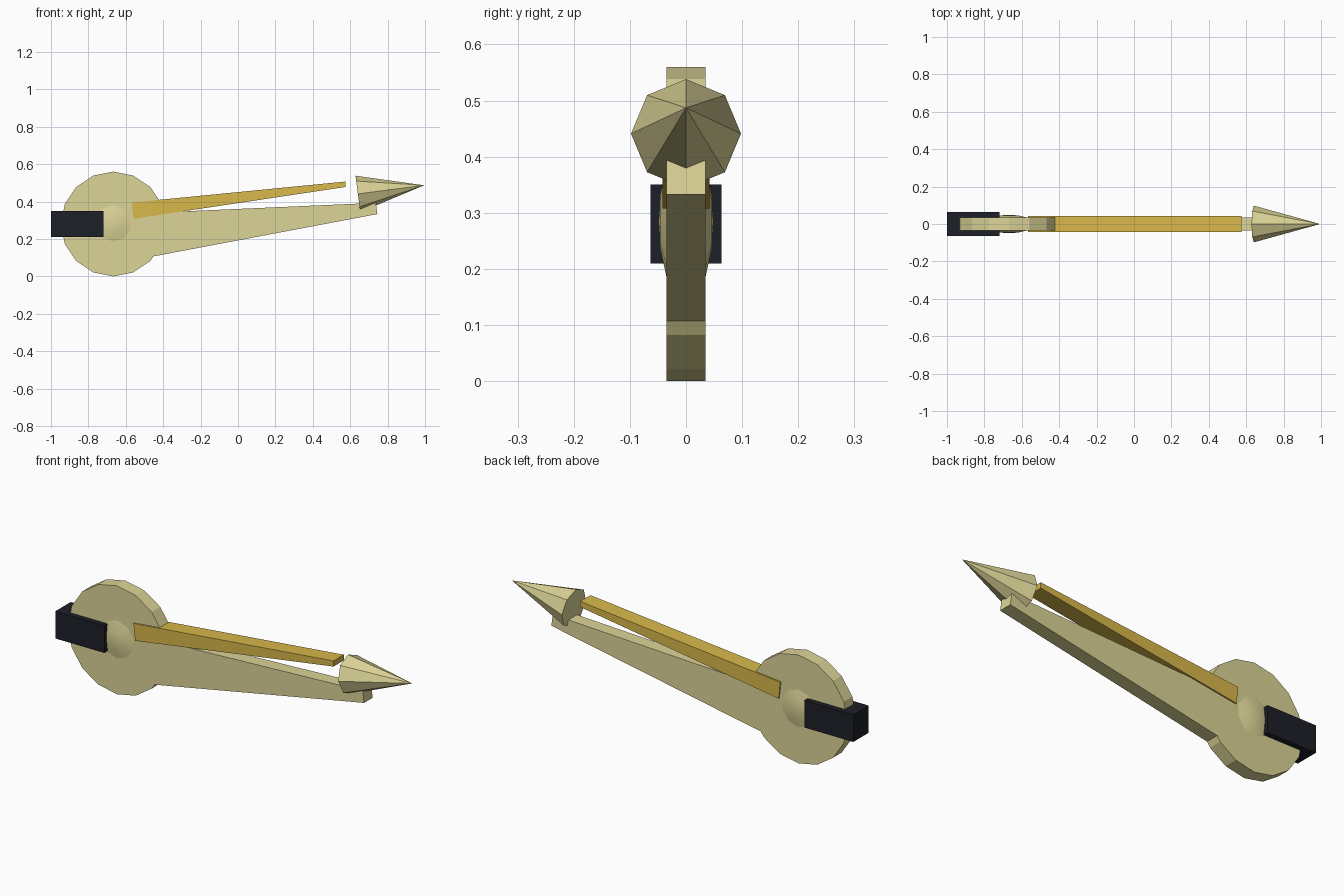
import bpy
from math import sin, cos, pi, radians, atan2
from mathutils import Vector

if "Cube" in bpy.data.objects:
    bpy.data.objects.remove(bpy.data.objects["Cube"])


def material(name, color):
    m = bpy.data.materials.new(name)
    m.diffuse_color = (*color, 1)
    m.use_nodes = True
    m.node_tree.nodes["Principled BSDF"].inputs["Base Color"].default_value = m.diffuse_color
    return m


cream = material("cream", (0.72, 0.66, 0.31))
amber = material("amber", (0.69, 0.48, 0.07))
black = material("black", (0.012, 0.014, 0.02))


def mesh_object(name, verts, faces, mat):
    me = bpy.data.meshes.new(name)
    me.from_pydata(verts, [], faces)
    me.update()
    ob = bpy.data.objects.new(name, me)
    me.materials.append(mat)
    bpy.context.collection.objects.link(ob)
    return ob


def plate(name, profile, half, mat):
    """Extrude a counter-clockwise x-z profile across y."""
    n = len(profile)
    verts = [(x, -half, z) for x, z in profile] + [(x, half, z) for x, z in profile]
    faces = [tuple(range(n)), tuple(reversed(range(n, 2 * n)))]
    faces += [(i, i + n, (i + 1) % n + n, (i + 1) % n) for i in range(n)]
    return mesh_object(name, verts, faces, mat)


CX, CZ, R = -0.667, 0.28, 0.28

# Round head and tapering arm in one flat outline
outline = [(CX + R * cos(i * pi / 8), CZ + R * sin(i * pi / 8)) for i in range(1, 15)]
outline += [(-0.452, 0.107), (0.745, 0.333), (0.737, 0.393), (-0.40, 0.343)]
plate("head_and_arm", outline, 0.035, cream)

# Tapered upper bar
plate("upper_bar", [(-0.558, 0.308), (0.575, 0.478), (0.575, 0.507), (-0.568, 0.395)],
      0.042, amber)

# Rear grip block
plate("rear_block", [(-1.0, 0.21), (-0.72, 0.21), (-0.72, 0.35), (-1.0, 0.35)],
      0.063, black)

# Pointed tip, eight-sided
base, tip = Vector((0.641, 0, 0.441)), Vector((0.995, 0, 0.487))
axis = tip - base
bpy.ops.mesh.primitive_cone_add(vertices=8, radius1=0.098, radius2=0,
                                depth=axis.length, location=(base + tip) / 2,
                                rotation=(0, pi / 2 - atan2(axis.z, axis.x), 0))
cone = bpy.context.object
cone.name = "pointed_tip"
cone.data.materials.append(cream)

# Domed hub showing on both sides of the head
N = 10
rings = [(-0.046, 0.048), (-0.035, 0.0975), (0.035, 0.0975), (0.046, 0.048)]
verts = [(CX + r * sin(2 * pi * k / N), y, 0.284 + r * cos(2 * pi * k / N))
         for y, r in rings for k in range(N)]
verts += [(CX, -0.049, 0.284), (CX, 0.049, 0.284)]
faces = []
for k in range(N):
    j = (k + 1) % N
    for b in range(0, 3 * N, N):
        faces.append((b + k, b + j, b + N + j, b + N + k))
    faces.append((4 * N, j, k))
    faces.append((4 * N + 1, 3 * N + k, 3 * N + j))
hub = mesh_object("hub_dome", verts, faces, cream)
bpy.ops.object.select_all(action='DESELECT')
hub.select_set(True)
bpy.context.view_layer.objects.active = hub
bpy.ops.object.shade_smooth_by_angle(angle=radians(40))
